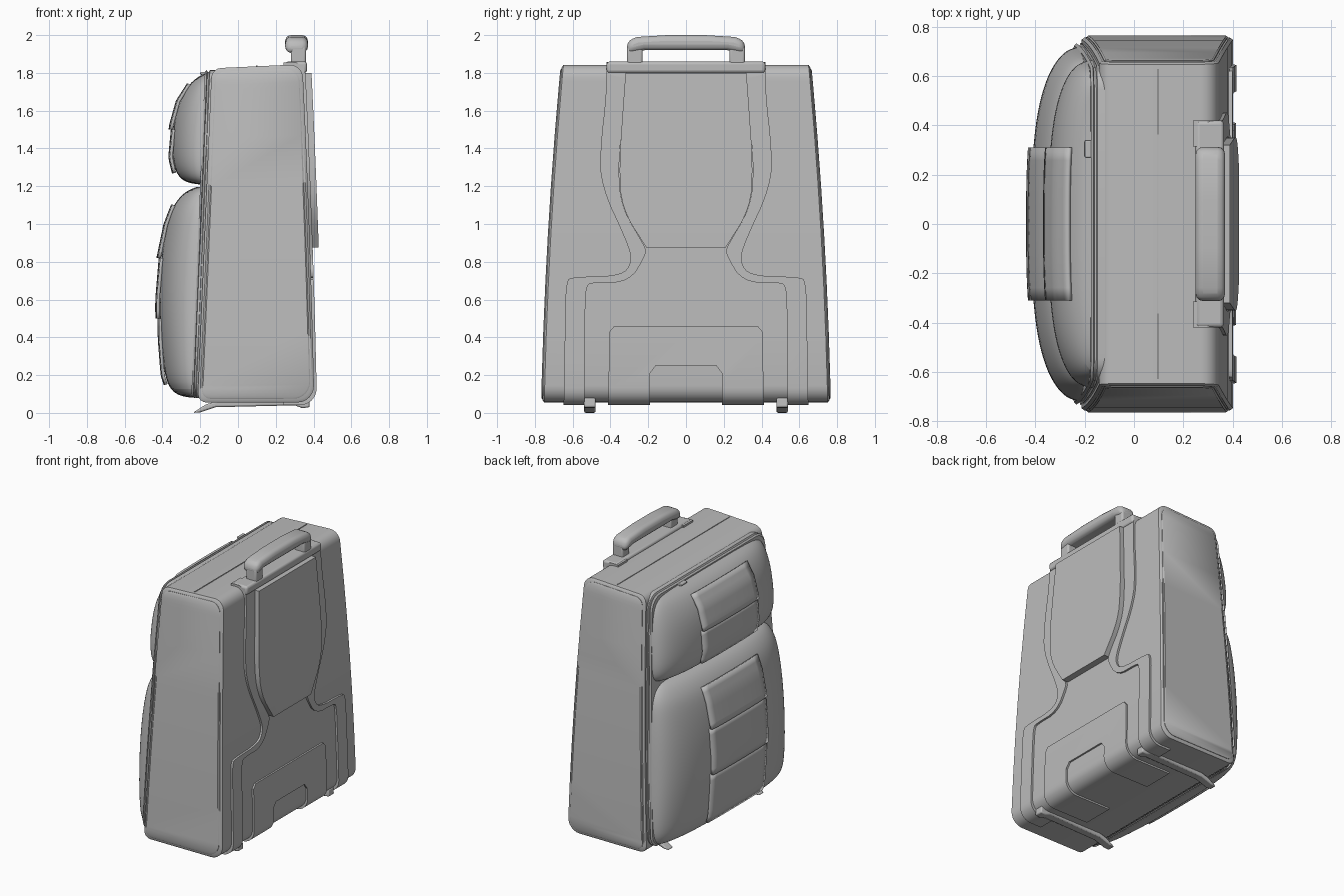
import bpy, bmesh, math

if "Cube" in bpy.data.objects:
    bpy.data.objects.remove(bpy.data.objects["Cube"])

GREY = (0.5, 0.5, 0.5, 1)
grey = bpy.data.materials.new("plain grey")
grey.use_nodes = True
grey.diffuse_color = GREY
grey.node_tree.nodes["Principled BSDF"].inputs["Base Color"].default_value = GREY
parts = []


def make(name, verts, faces):
    mesh = bpy.data.meshes.new(name)
    mesh.from_pydata(verts, [], faces)
    bm = bmesh.new()
    bm.from_mesh(mesh)
    bmesh.ops.recalc_face_normals(bm, faces=bm.faces)
    bm.to_mesh(mesh)
    bm.free()
    mesh.materials.append(grey)
    ob = bpy.data.objects.new(name, mesh)
    bpy.context.scene.collection.objects.link(ob)
    parts.append(ob)
    return ob


def bevel(ob, width, segments=3):
    mod = ob.modifiers.new("bevel", "BEVEL")
    mod.width, mod.segments, mod.limit_method = width, segments, "ANGLE"
    return ob


def box(name, x, y, z, round_edge):
    verts = [(a, b, c) for a in x for b in y for c in z]
    faces = [(0, 1, 3, 2), (4, 6, 7, 5), (0, 4, 5, 1), (2, 3, 7, 6), (0, 2, 6, 4), (1, 5, 7, 3)]
    return bevel(make(name, verts, faces), round_edge)


def prism(name, outline, lo, hi, axis="x"):
    """Extrude an outline along x (points y, z) or along y (points x, z)."""
    n = len(outline)
    verts = [(d, p, q) if axis == "x" else (p, d, q) for d in (lo, hi) for p, q in outline]
    faces = [tuple(range(n)), tuple(range(n, 2 * n))]
    faces += [(i, (i + 1) % n, (i + 1) % n + n, i + n) for i in range(n)]
    return make(name, verts, faces)


def row_loft(name, rings):
    """Join rings made of rows (one point each side) and cap both ends."""
    r = len(rings[0])
    n = 2 * r
    verts = []
    for rows in rings:
        verts += [a for a, b in rows] + [b for a, b in reversed(rows)]
    faces = []
    for k in range(len(rings) - 1):
        for i in range(n):
            j = (i + 1) % n
            faces.append((k * n + i, k * n + j, k * n + n + j, k * n + n + i))
    for base in (0, (len(rings) - 1) * n):
        faces += [(base + i, base + i + 1, base + n - 2 - i, base + n - 1 - i) for i in range(r - 1)]
    return make(name, verts, faces)


def rounded(points, times=2):
    """Corner-cut an open line, keeping its ends."""
    for _ in range(times):
        out = [points[0]]
        for (a, b), (c, d) in zip(points, points[1:]):
            out += [(a * .75 + c * .25, b * .75 + d * .25), (a * .25 + c * .75, b * .25 + d * .75)]
        points = out + [points[-1]]
    return points


def mirrored(half):
    return half + [(-y, z) for y, z in reversed(half)]


# Case shape
def half_width(z):
    return .768 - .02 * z - .02 * z * z


def front_x(z):
    return -.217 + .042 * z


def corner(dz, r):
    return r - math.sqrt(r * r - (r - dz) ** 2) if dz < r else 0


def heights(z0, z1, r):
    arc = [r * (1 - math.cos(math.radians(15 * i))) for i in range(7)]
    mid = [z0 + r + (z1 - z0 - 2 * r) * i / 6 for i in range(1, 6)]
    return [z0 + a for a in arc] + mid + [z1 - a for a in reversed(arc)]


def case_ring(off, k):
    z0, z1 = .055 - off, 1.845 + off
    rows = []
    for z in heights(z0, z1, .09):
        low, top = z - z0, z1 - z
        xs = (front_x(z) - off + corner(low, .05) + corner(top, .05),
              .405 - .02 * z - .008 * z * z + off - corner(low, .09) - corner(top, .07))
        rows.append([(x, half_width(z) * k, z * (1 + .025 * (x - .32))) for x in xs])
    return rows


def case_loft(name, stations):
    return row_loft(name, [case_ring(off, k) for off, k in stations])


case_loft("case_shell", [(-.012, -.99), (0, -.978), (0, 0), (0, .978), (-.012, .99)])
for side, s in (("left", 1), ("right", -1)):
    case_loft(side + "_end_panel", [(-.02, s * .95), (-.02, s * .994), (-.026, s)])


# Panels that follow the shell, trimmed to an outline
def shell_panel(name, outline, off, x0):
    ob = case_loft(name, [(off, -.95), (off, 0), (off, .95)])
    cutter = prism("cutter", outline, x0, .7)
    parts.remove(cutter)
    cutter.hide_render = True
    mod = ob.modifiers.new("trim", "BOOLEAN")
    mod.operation, mod.object, mod.solver = "INTERSECT", cutter, "EXACT"
    deps = bpy.context.evaluated_depsgraph_get()
    mesh = bpy.data.meshes.new_from_object(ob.evaluated_get(deps))
    ob.modifiers.clear()
    ob.data = mesh
    bpy.data.objects.remove(cutter)


outer = rounded([(.42, 1.95), (.42, 1.7), (.455, 1.4), (.45, 1.2), (.31, .9), (.285, .8),
                 (.34, .725), (.6, .72), (.635, .7), (.64, .5), (.65, -.1)])
inner = rounded([(.31, 1.95), (.33, 1.6), (.36, 1.3), (.34, 1.08), (.215, .88), (.21, .84),
                 (.3, .69), (.5, .69), (.53, .67), (.535, .5), (.54, -.1)])
band = outer + inner[::-1]
for side, s in (("left", 1), ("right", -1)):
    shell_panel(side + "_raised_band", [(s * y, z) for y, z in band], .014, .24)

upper = rounded([(.32, 1.8), (.335, 1.6), (.355, 1.3), (.34, 1.08), (.21, .875)])
shell_panel("upper_back_plate", mirrored(upper), .046, .2)
frame = [(.19, -.1), (.19, .21), (.16, .25)]
rim = [(.38, .46), (.405, .43), (.415, -.1)]
shell_panel("lower_back_plate", mirrored(rim[::-1])[::1] + [(-y, z) for y, z in frame] + frame[::-1],
            .012, .05)

# Zip flange around the soft side
rings = []
for off, inset in ((.03, .03), (-.008, .03), (-.012, .04), (-.02, .04), (-.024, .03), (-.034, .04)):
    z0, z1 = .05 + inset, 1.845 - inset
    ring = []
    for z in heights(z0, z1, .09):
        w = half_width(z) - inset - corner(z - z0, .09) - corner(z1 - z, .09)
        ring.append([(front_x(z) + off, s * w, z) for s in (-1, 1)])
    rings.append(ring)
row_loft("zip_flange", rings)

# Soft pockets: rows of height, outermost x, side inset
LOWER = [(1.195, -.22, .15), (1.175, -.28, .09), (1.1, -.345, .05), (1, -.38, .04), (.82, -.41, .035),
         (.6, -.42, .035), (.4, -.412, .035), (.2, -.39, .04), (.12, -.36, .06), (.085, -.3, .1),
         (.08, -.23, .15)]
UPPER = [(1.8, -.17, .13), (1.76, -.25, .06), (1.65, -.315, .04), (1.52, -.345, .035),
         (1.35, -.352, .035), (1.26, -.325, .05), (1.22, -.28, .08), (1.21, -.21, .13)]


def pocket_x(y, z, x, inset):
    u = min(1, abs(y) / (half_width(z) - inset))
    base = front_x(z) - .01
    return base + (x - base) * (1 - u ** 3) ** .42


def at_height(rows, z):
    for a, b in zip(rows, rows[1:]):
        if a[0] >= z >= b[0]:
            t = (a[0] - z) / (a[0] - b[0])
            return [p + (q - p) * t for p, q in zip(a, b)]
    return rows[-1]


def grid(name, table):
    n = len(table[0])
    faces = [(i * n + j, i * n + j + 1, i * n + n + j + 1, i * n + n + j)
             for i in range(len(table) - 1) for j in range(n - 1)]
    return make(name, [p for row in table for p in row], faces)


US = [math.sin(math.radians(a)) for a in range(-90, 91, 10)]
for name, rows, breaks in (("upper", UPPER, (1.74, 1.5, 1.27)), ("lower", LOWER, (1.1, .82, .5, .15))):
    table = []
    for z, x, inset in rows:
        ys = [u * (half_width(z) - inset) for u in US]
        table.append([(pocket_x(y, z, x, inset), y, z) for y in ys])
    ob = grid(name + "_pocket", table)
    ob.modifiers.new("soften", "SUBSURF").levels = 2
    # Overlapping flaps down the middle
    for n, (za, zb) in enumerate(zip(breaks, breaks[1:])):
        table = []
        for i in range(9):
            z = za + (zb - za) * i / 8
            row = at_height(rows, z)
            table.append([(pocket_x(y, *row) - .002 - .0015 * i, y, z)
                          for y in [.31 * j / 6 for j in range(-6, 7)]])
        flap = grid(name + "_flap_" + str(n + 1), table)
        mod = flap.modifiers.new("thickness", "SOLIDIFY")
        mod.thickness, mod.offset = .016, 0

box("zip_pull", (-.2, -.165), (.27, .34), (1.79, 1.805), .005)

# Carry handle and top seam
box("handle_base", (.25, .365), (-.42, .42), (1.8, 1.86), .015)
bevel(prism("handle_grip", mirrored([(.22, 1.92), (.315, 1.9), (.31, 1.97), (.26, 1.99), (.1, 2)]),
            .25, .37, "x"), .03)
for side, s in (("left", 1), ("right", -1)):
    box(side + "_handle_post", (.28, .36), sorted((s * .23, s * .312)), (1.83, 1.94), .012)
box("top_seam", (.096, .102), (-.63, .63), (1.8, 1.839), .001)

# Floor runners
runner = [(-.24, 0), (-.2, .003), (-.12, .03), (.3, .04), (.34, .025), (.38, .03), (.375, .08),
          (-.1, .065), (-.17, .045)]
for side, s in (("left", 1), ("right", -1)):
    lo, hi = sorted((s * .478, s * .54))
    bevel(prism(side + "_runner", runner, lo, hi, "y"), .008, 2)

# Smooth shading with sharp edges kept
bpy.ops.object.select_all(action="DESELECT")
for ob in parts:
    ob.select_set(True)
bpy.context.view_layer.objects.active = parts[0]
bpy.ops.object.shade_smooth_by_angle(angle=math.radians(35))
